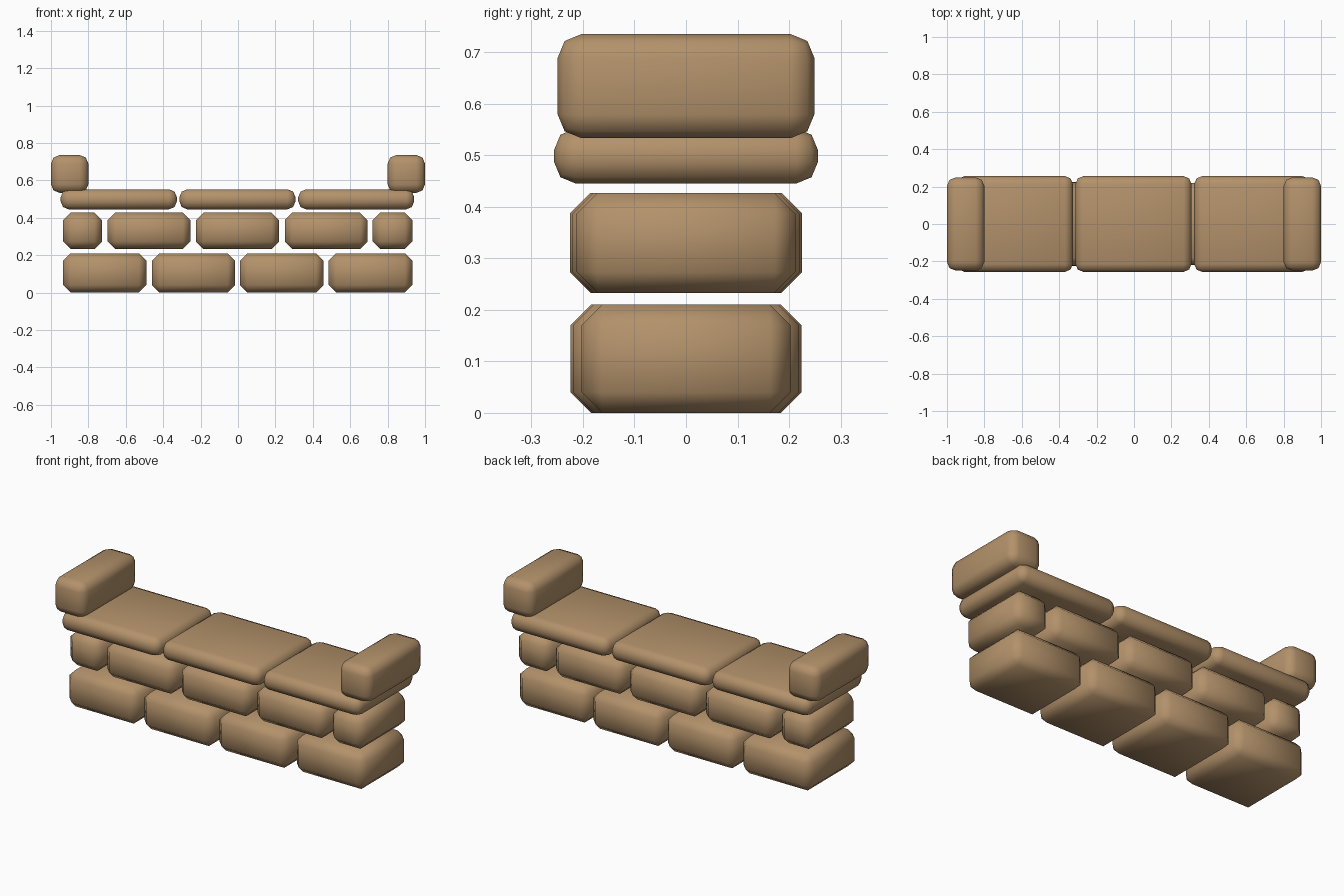
import bpy
import bmesh
from mathutils import Vector

default = bpy.data.objects.get("Cube")
if default:
    bpy.data.objects.remove(default, do_unlink=True)

# One sandstone colour for everything
stone = bpy.data.materials.new("brown_stone")
stone.use_nodes = True
colour = (0.45, 0.285, 0.145, 1)
stone.diffuse_color = colour
stone.node_tree.nodes["Principled BSDF"].inputs["Base Color"].default_value = colour


def block(name, x, y, z, bevel, segments):
    """Smooth-shaded box with rounded edges, given as (min, max) per axis."""
    bm = bmesh.new()
    bmesh.ops.create_cube(bm, size=1)
    bmesh.ops.scale(bm, vec=[b - a for a, b in (x, y, z)], verts=bm.verts)
    bmesh.ops.bevel(bm, geom=bm.edges[:], offset=bevel, segments=segments,
                    profile=0.5, affect='EDGES')
    for face in bm.faces:
        face.smooth = True
    mesh = bpy.data.meshes.new(name)
    bm.to_mesh(mesh)
    bm.free()
    mesh.materials.append(stone)
    obj = bpy.data.objects.new(name, mesh)
    obj.location = Vector([(a + b) / 2 for a, b in (x, y, z)])
    bpy.context.collection.objects.link(obj)
    return obj


def course(name, spans, depths, z, bevel, segments):
    """Row of blocks along x, each with its own half depth."""
    for i, (span, d) in enumerate(zip(spans, depths), 1):
        block(f"{name}_{i}", span, (-d, d), z, bevel, segments)


# Bottom course: four full bricks
course("bottom_brick",
       [(-0.935, -0.49), (-0.46, -0.015), (0.01, 0.457), (0.485, 0.932)],
       [0.222, 0.224, 0.219, 0.203], (0, 0.21), 0.04, 1)

# Middle course: three full bricks between two half bricks
course("middle_brick",
       [(-0.935, -0.727), (-0.697, -0.255), (-0.225, 0.22), (0.25, 0.693), (0.72, 0.932)],
       [0.212, 0.222, 0.225, 0.22, 0.212], (0.233, 0.427), 0.04, 1)

# Flat capping slabs
course("cap_slab", [(-0.948, -0.327), (-0.313, 0.307), (0.322, 0.942)],
       [0.256] * 3, (0.445, 0.552), 0.042, 2)

# Raised blocks across both ends
for side, (a, b) in {"right": (-1, -0.8), "left": (0.8, 1)}.items():
    block(side + "_end_block", (a, b), (-0.249, 0.249), (0.533, 0.735), 0.046, 2)
